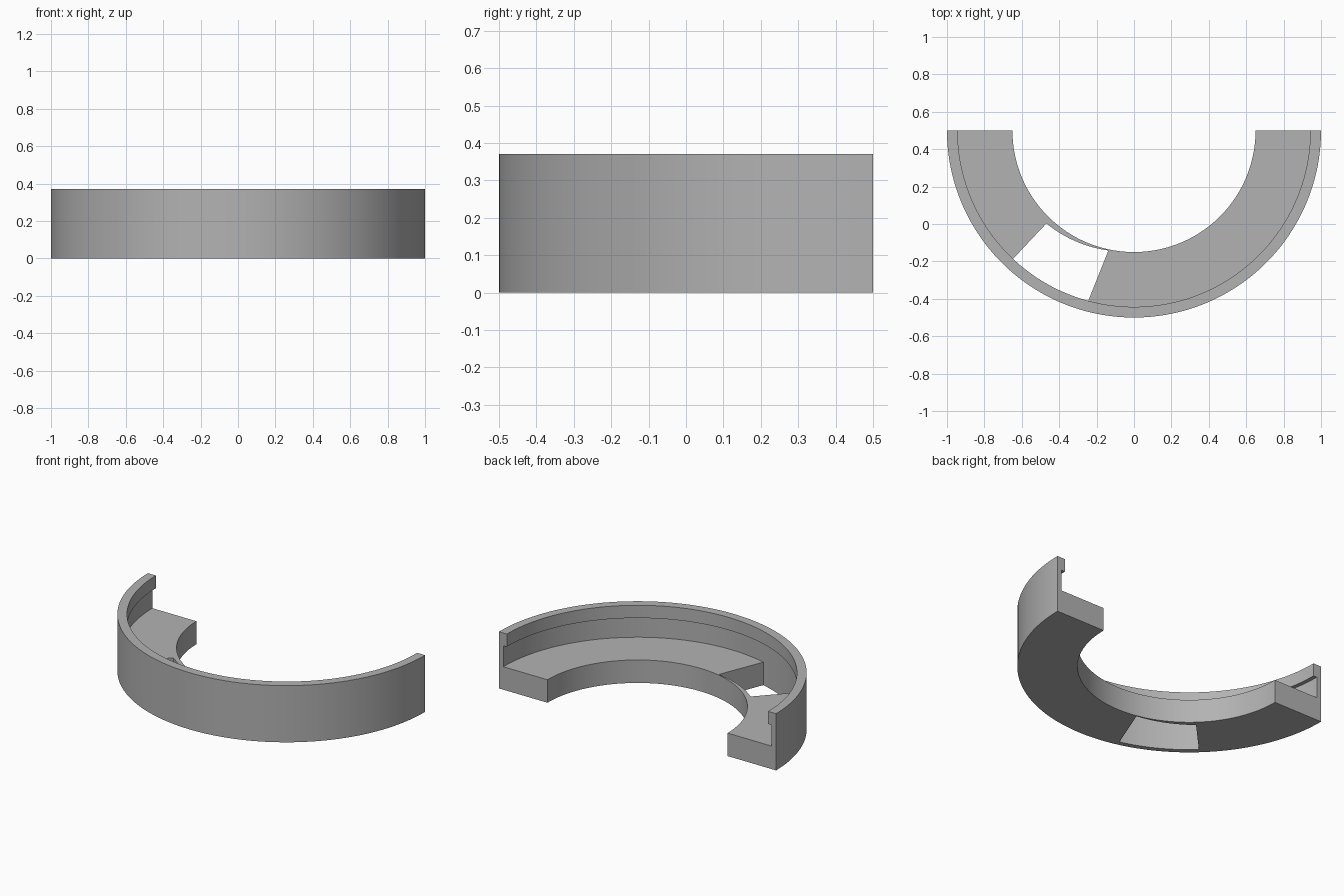
import bpy, bmesh, math

cube = bpy.data.objects.get("Cube")
if cube:
    bpy.data.objects.remove(cube, do_unlink=True)

R_IN, R_WALL, R_LIP, R_OUT = 0.65, 0.968, 0.943, 1.0
FLOOR, LIP_Z, TOP = 0.15, 0.287, 0.37
CENTRE_Y = 0.5

# Arc sections: (start, end) angles at the inner rim and at the outer rim, steps
SECTIONS = [((180, 226.7), (180, 226.7), 24),
            ((226.7, 258), (226.7, 254.8), 16),   # floor opening
            ((258, 360), (254.8, 360), 52)]
OPENING = 1


def lerp(a, b, t):
    return a + (b - a) * t


def profile(rib):
    """Cross-section of floor, wall and lip; rib is the radius of the thin inner rib."""
    return [(R_IN, 0), (rib, 0), (R_WALL, 0), (R_OUT, 0), (R_OUT, TOP),
            (R_LIP, TOP), (R_LIP, LIP_Z), (R_WALL, LIP_Z),
            (R_WALL, FLOOR), (rib, FLOOR), (R_IN, FLOOR)]


def station(bm, inner, outer, rib):
    verts = []
    for r, z in profile(rib):
        a = math.radians(lerp(inner, outer, min(1, (r - R_IN) / (R_WALL - R_IN))))
        verts.append(bm.verts.new((r * math.cos(a), CENTRE_Y + r * math.sin(a), z)))
    return verts


bm = bmesh.new()

# Stations along the arc, each tagged with the section that leads up to it
rings = [(station(bm, 180, 180, 0.683), 0)]
for s, (inner, outer, steps) in enumerate(SECTIONS):
    for k in range(1, steps + 1):
        t = k / steps
        rib = [0.683, lerp(0.683, 0.656, t), 0.656][s]
        rings.append((station(bm, lerp(*inner, t), lerp(*outer, t), rib), s))

# Skin between stations; the opening replaces floor faces with inner walls
for (a, _), (b, s) in zip(rings, rings[1:]):
    n = len(a)
    pairs = [(i, (i + 1) % n) for i in range(n)]
    if s == OPENING:
        pairs = [p for p in pairs if p not in ((1, 2), (8, 9))] + [(1, 9), (8, 2)]
    for i, j in pairs:
        bm.faces.new((a[i], a[j], b[j], b[i]))

# Cut ends of the half ring and side faces of the opening
for ring in (rings[0][0], rings[-1][0]):
    bm.faces.new(ring)
first = SECTIONS[0][2]
for index in (first, first + SECTIONS[OPENING][2]):
    ring = rings[index][0]
    bm.faces.new([ring[i] for i in (1, 2, 8, 9)])

bmesh.ops.recalc_face_normals(bm, faces=bm.faces)
mesh = bpy.data.meshes.new("half_ring_housing")
bm.to_mesh(mesh)
bm.free()
housing = bpy.data.objects.new("half_ring_housing", mesh)
bpy.context.collection.objects.link(housing)

# Single grey material
grey = bpy.data.materials.new("plain_grey")
grey.use_nodes = True
colour = (0.45, 0.45, 0.45, 1)
grey.diffuse_color = colour
grey.node_tree.nodes["Principled BSDF"].inputs["Base Color"].default_value = colour
mesh.materials.append(grey)

bpy.context.view_layer.objects.active = housing
housing.select_set(True)
bpy.ops.object.shade_smooth_by_angle(angle=math.radians(30))
